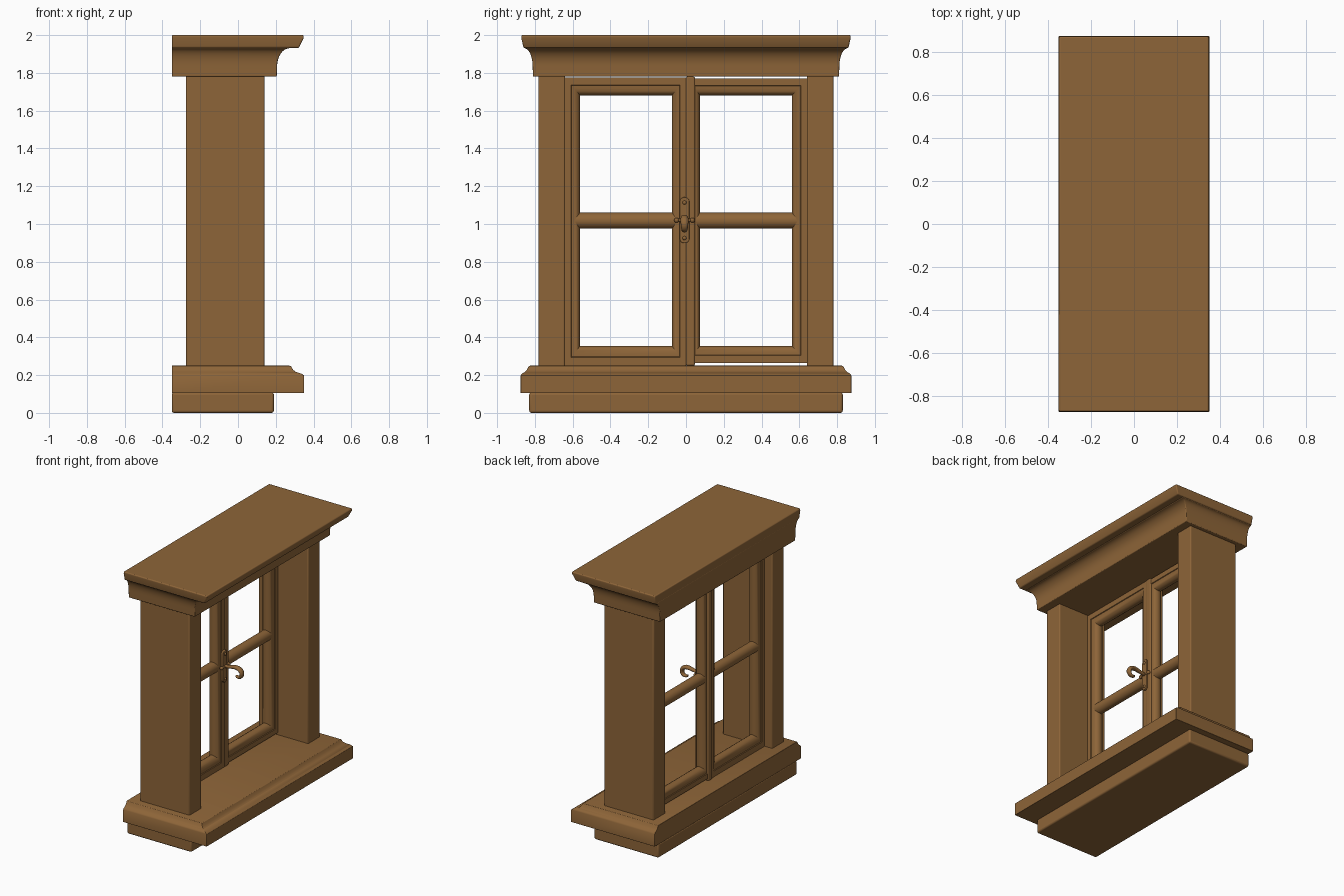
import bpy, bmesh, math
from mathutils import Vector, Matrix

if "Cube" in bpy.data.objects:
    bpy.data.objects.remove(bpy.data.objects["Cube"])

wood = bpy.data.materials.new("brown_wood")
wood.diffuse_color = (0.27, 0.13, 0.04, 1)
wood.use_nodes = True
wood.node_tree.nodes["Principled BSDF"].inputs["Base Color"].default_value = wood.diffuse_color


def finish(name, bm, bevel=0.0, angle=40):
    bmesh.ops.recalc_face_normals(bm, faces=bm.faces)
    me = bpy.data.meshes.new(name)
    bm.to_mesh(me)
    bm.free()
    me.materials.append(wood)
    me.polygons.foreach_set("use_smooth", [True] * len(me.polygons))
    me.set_sharp_from_angle(angle=math.radians(angle))
    ob = bpy.data.objects.new(name, me)
    bpy.context.collection.objects.link(ob)
    if bevel:
        m = ob.modifiers.new("bevel", 'BEVEL')
        m.width, m.segments, m.limit_method = bevel, 3, 'ANGLE'
        m.angle_limit = math.radians(angle)
    return ob


def loft(rings, capped=True, closed=False):
    """Bridge a list of equal-length point rings."""
    bm = bmesh.new()
    vs = [[bm.verts.new(p) for p in r] for r in rings]
    pairs = list(zip(vs, vs[1:])) + ([(vs[-1], vs[0])] if closed else [])
    for a, b in pairs:
        n = len(a)
        for i in range(n):
            bm.faces.new((a[i], a[(i + 1) % n], b[(i + 1) % n], b[i]))
    if capped:
        bm.faces.new(vs[0])
        bm.faces.new(vs[-1])
    return bm


def moulding(name, profile, bevel):
    """Profile rows: front x, half width y, z. The back stays flat."""
    rings = [[(-0.35, -y, z), (x, -y, z), (x, y, z), (-0.35, y, z)] for x, y, z in profile]
    return finish(name, loft(rings), bevel)


def box(name, x0, x1, y0, y1, z0, z1, bevel=0.01):
    rings = [[(x0, y0, z), (x1, y0, z), (x1, y1, z), (x0, y1, z)] for z in (z0, z1)]
    return finish(name, loft(rings), bevel)


# base, sill and posts
box("base", -0.35, 0.19, -0.83, 0.83, 0, 0.108, 0.012)
moulding("sill", [(0.35, 0.875, 0.105), (0.35, 0.875, 0.198), (0.335, 0.868, 0.208),
                  (0.305, 0.853, 0.217), (0.292, 0.843, 0.228), (0.28, 0.832, 0.248),
                  (0.272, 0.825, 0.25)], 0.008)
for s, side in ((-1, "left"), (1, "right")):
    box(side + "_post", -0.275, 0.14, min(s * 0.64, s * 0.78), max(s * 0.64, s * 0.78), 0.24, 1.79, 0.008)

# lintel: plain band, cove, then a sloped cap
cove = [(0.205, 0.81, 1.78), (0.207, 0.812, 1.835)]
for i in range(1, 9):
    a = math.radians(90 * i / 8)
    cove.append((0.207 + 0.065 * (1 - math.cos(a)), 0.812 + 0.043 * (1 - math.cos(a)),
                 1.835 + 0.095 * math.sin(a)))
cove.append((0.272, 0.855, 1.94))
moulding("lintel_cove", cove, 0.008)
moulding("lintel_cap", [(0.322, 0.86, 1.932), (0.348, 0.872, 1.985), (0.348, 0.872, 2.0)], 0.007)

# sashes: mitred frame from outer to inner opening, rounded inner edge
XC, HT = -0.163, 0.048
half = [(0, HT), (0.42, HT), (0.45, 0.043), (0.6, 0.042), (0.75, 0.037), (0.88, 0.028), (0.97, 0.014)]
prof = half + [(1, 0)] + [(t, -x) for t, x in reversed(half)]


def sash(name, outer, inner):
    rings = []
    for t, dx in prof:
        y0, y1, z0, z1 = [a + (b - a) * t for a, b in zip(outer, inner)]
        x = XC + dx
        rings.append([(x, y0, z0), (x, y1, z0), (x, y1, z1), (x, y0, z1)])
    finish(name, loft(rings, False, True))
    # rounded crossbar
    bar = []
    for y in (inner[0] - 0.03, inner[1] + 0.03):
        bar.append([(XC + 0.04 * math.cos(a), y, 1.0175 + 0.0425 * math.sin(a))
                    for a in (math.tau * k / 24 for k in range(24))])
    finish(name + "_crossbar", loft(bar))


sash("left_sash", (-0.642, 0.0, 0.25, 1.776), (-0.56, -0.075, 0.355, 1.68))
sash("right_sash", (0.002, 0.642, 0.265, 1.77), (0.075, 0.56, 0.355, 1.68))
box("meeting_strip", XC - 0.06, XC + 0.053, 0.0, 0.047, 0.25, 1.78, 0.008)

# handle: rounded plate, screws, side pins and a curled hook
XF, YC = -0.113, -0.008
outline = []
for k in range(24):
    a = math.tau * (k + 0.5) / 24
    outline.append((YC + 0.026 * math.cos(a), 1.02 + 0.026 * math.sin(a) + (0.096 if math.sin(a) > 0 else -0.096)))
plate = [[(x, y, z) for y, z in outline] for x in (XF - 0.01, XF + 0.012)]
finish("handle_plate", loft(plate), 0.004)
for name, y, z, r in (("upper_screw", YC, 1.113, 0.011), ("lower_screw", YC, 0.925, 0.011),
                      ("left_pin", YC - 0.042, 1.02, 0.013), ("right_pin", YC + 0.042, 1.02, 0.013)):
    bm = bmesh.new()
    bmesh.ops.create_uvsphere(bm, u_segments=16, v_segments=10, radius=r,
                              matrix=Matrix.Translation((XF + 0.01, y, z)))
    finish(name, bm)
bm = bmesh.new()
bmesh.ops.create_cone(bm, cap_ends=True, segments=16, radius1=0.008, radius2=0.008, depth=0.084,
                      matrix=Matrix.Translation((XF + 0.01, YC, 1.02)) @ Matrix.Rotation(math.pi / 2, 4, 'X'))
finish("pin_rod", bm)

path = [(XF, 1.02, 0.016), (-0.075, 1.022, 0.014), (-0.035, 1.033, 0.017), (0.005, 1.038, 0.021),
        (0.035, 1.02, 0.022), (0.043, 0.99, 0.02), (0.025, 0.966, 0.017), (-0.002, 0.965, 0.014),
        (-0.012, 0.978, 0.009)]
rings = []
for i, (x, z, r) in enumerate(path):
    a, b = path[max(i - 1, 0)], path[min(i + 1, len(path) - 1)]
    t = Vector((b[0] - a[0], 0, b[1] - a[1])).normalized()
    n = Vector((-t.z, 0, t.x))
    c = Vector((x, YC, z))
    rings.append([c + n * (r * 0.8 * math.cos(q)) + Vector((0, r * math.sin(q), 0))
                  for q in (math.tau * k / 12 for k in range(12))])
hook = finish("handle_hook", loft(rings), angle=60)
sub = hook.modifiers.new("smooth", 'SUBSURF')
sub.levels = sub.render_levels = 1
